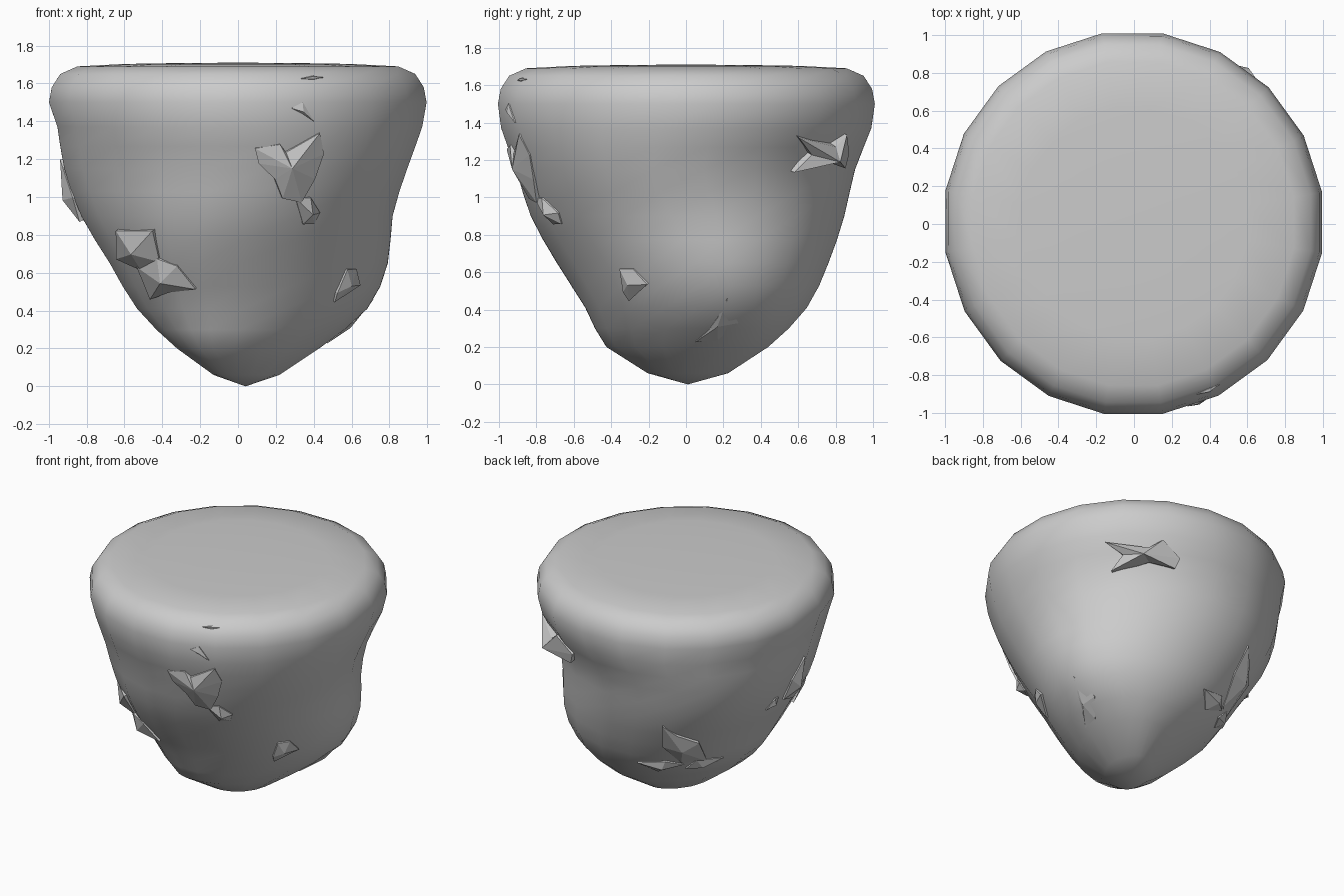
import bpy, bmesh, math, random
from mathutils import Vector
from mathutils.bvhtree import BVHTree

if "Cube" in bpy.data.objects:
    bpy.data.objects.remove(bpy.data.objects["Cube"])

random.seed(4)
SIDES = 20

# Height, then reach toward E, NE, N, NW, W, SW, S, SE
LEVELS = [
    (0.06, .22, .25, .23, .13, .13, .20, .20, .20),
    (0.20, .45, .48, .46, .29, .34, .42, .44, .36),
    (0.41, .71, .71, .66, .56, .54, .56, .56, .52),
    (0.65, .81, .81, .755, .75, .66, .73, .70, .65),
    (0.90, .82, .84, .83, .90, .81, .85, .83, .79),
    (1.15, .89, .88, .89, .98, .90, .92, .90, .92),
    (1.37, .97, .985, .98, 1.01, .94, .99, .98, .99),
    (1.50, .99, 1.02, 1.0, 1.03, .99, 1.015, 1.0, 1.01),
]


def outline(reach):
    """Smooth closed curve with the given reach in eight directions."""
    terms = []
    for k in range(4):
        w = (1 / 8 if k == 0 else 1 / 4) * (0.5 if k == 3 else 1)
        a = w * sum(r * math.cos(k * i * math.pi / 4) for i, r in enumerate(reach))
        b = w * sum(r * math.sin(k * i * math.pi / 4) for i, r in enumerate(reach))
        terms.append((k, a, b))
    pts = []
    for s in range(SIDES):
        t = 2 * math.pi * (s + 0.5) / SIDES
        h = 1.008 * sum(a * math.cos(k * t) + b * math.sin(k * t) for k, a, b in terms)
        d = sum(k * (b * math.cos(k * t) - a * math.sin(k * t)) for k, a, b in terms)
        c, n = math.cos(t), math.sin(t)
        pts.append((h * c - d * n, h * n + d * c))
    return pts


# Extra levels halfway between the given ones, for a rounder profile
levels = [LEVELS[0]]
for i in range(1, len(LEVELS)):
    if 1 < i < len(LEVELS) - 1:
        levels.append(tuple((9 * (b + c) - a - d) / 16 for a, b, c, d in zip(*LEVELS[i - 2:i + 2])))
    levels.append(LEVELS[i])

# Floating rock body: stacked rings from the tip to the rounded flat top
bm = bmesh.new()
rings = [[bm.verts.new((x, y, z)) for x, y in outline(r)] for z, *r in levels]
rim = outline(LEVELS[-1][1:])
for z, s in ((1.58, .985), (1.65, .94), (1.69, .85), (1.703, .6), (1.708, .3)):
    rings.append([bm.verts.new((x * s, y * s, z)) for x, y in rim])
tip = bm.verts.new((0.04, 0.01, 0))
crown = bm.verts.new((0, 0, 1.71))
for i in range(SIDES):
    j = (i + 1) % SIDES
    bm.faces.new((tip, rings[0][j], rings[0][i]))
    bm.faces.new((crown, rings[-1][i], rings[-1][j]))
    for lo, hi in zip(rings, rings[1:]):
        bm.faces.new((lo[i], lo[j], hi[j], hi[i]))
bmesh.ops.recalc_face_normals(bm, faces=bm.faces)
for f in bm.faces:
    f.smooth = True
me = bpy.data.meshes.new("island_rock")
bm.to_mesh(me)
bpy.context.collection.objects.link(bpy.data.objects.new("island_rock", me))
body = BVHTree.FromBMesh(bm)
bm.free()


def stone(name, azimuth, pts, height):
    """Faceted stone on the body; its outline is given as (across, up) seen from azimuth."""
    a = math.radians(azimuth)
    out = Vector((math.cos(a), math.sin(a), 0))
    across = Vector((-math.sin(a), math.cos(a), 0))

    def hit(u, z):
        start = across * u + Vector((0, 0, z))
        co, no, _, _ = body.ray_cast(start + out * 3, -out)
        if co is None:
            co, no, _, _ = body.find_nearest(start + out * .3)
        return co, no

    b = bmesh.new()
    edge, root = [], []
    n = len(pts)
    cu, cz = sum(p[0] for p in pts) / n, sum(p[1] for p in pts) / n
    for u, z in pts:
        co, no = hit(u, z)
        edge.append(b.verts.new(co + no * height * random.uniform(.1, .4)))
        root.append(b.verts.new(co - no * .04))
    co, no = hit(cu, cz)
    peak = b.verts.new(co + no * height)
    for i in range(n):
        j = (i + 1) % n
        b.faces.new((peak, edge[i], edge[j]))
        b.faces.new((edge[i], root[i], root[j], edge[j]))
    b.faces.new(root)
    bmesh.ops.recalc_face_normals(b, faces=b.faces)
    m = bpy.data.meshes.new(name)
    b.to_mesh(m)
    b.free()
    bpy.context.collection.objects.link(bpy.data.objects.new(name, m))


# Front stones
stone("front_stone_upper", -90, [(.09, 1.26), (.22, 1.28), (.25, 1.24), (.43, 1.34), (.45, 1.23),
      (.40, 1.1), (.33, .98), (.23, 1.0), (.19, 1.1), (.11, 1.18)], .06)
stone("front_stone_lower", -90, [(.30, 1.0), (.38, 1.0), (.43, .92), (.40, .86), (.34, .86)], .05)
stone("front_chip_middle", -90, [(.28, 1.47), (.34, 1.5), (.40, 1.4), (.34, 1.44)], .02)
stone("front_chip_top", -90, [(.33, 1.625), (.40, 1.64), (.45, 1.63), (.40, 1.62)], .015)

# Front left stones
stone("front_left_stone_upper", -90, [(-.63, .83), (-.44, .83), (-.41, .66), (-.5, .62), (-.63, .68)], .06)
stone("front_left_stone_lower", -90, [(-.42, .68), (-.32, .64), (-.22, .52), (-.36, .5),
      (-.45, .47), (-.52, .64)], .06)

# Right side stones
stone("right_stone_front", 0, [(-.35, .62), (-.28, .62), (-.2, .54), (-.3, .45), (-.33, .5)], .04)
stone("right_stone_low", 0, [(.05, .23), (.17, .24), (.28, .33), (.22, .46), (.17, .36), (.12, .29)], .015)
stone("back_right_stone", 0, [(.59, 1.33), (.77, 1.29), (.85, 1.34), (.86, 1.24), (.82, 1.17),
      (.74, 1.2), (.56, 1.14), (.65, 1.24)], .13)

# Left side stones
stone("left_stone", 180, [(-.05, .9), (.06, .88), (.11, 1.0), (.06, 1.2), (-.03, 1.05)], .06)
stone("left_chip", 180, [(-.22, .88), (-.15, .88), (-.13, .95), (-.18, .96)], .03)

# Back left stones
stone("back_left_stone", 135, [(-.30, .85), (-.2, .77), (-.05, .7), (.04, .47), (-.14, .48), (-.28, .65)], .06)
stone("back_left_shard_a", 135, [(-.42, .46), (-.25, .5), (-.12, .46), (-.28, .38)], .04)
stone("back_left_shard_b", 135, [(-.04, .5), (.15, .48), (.0, .4), (-.1, .42)], .04)
